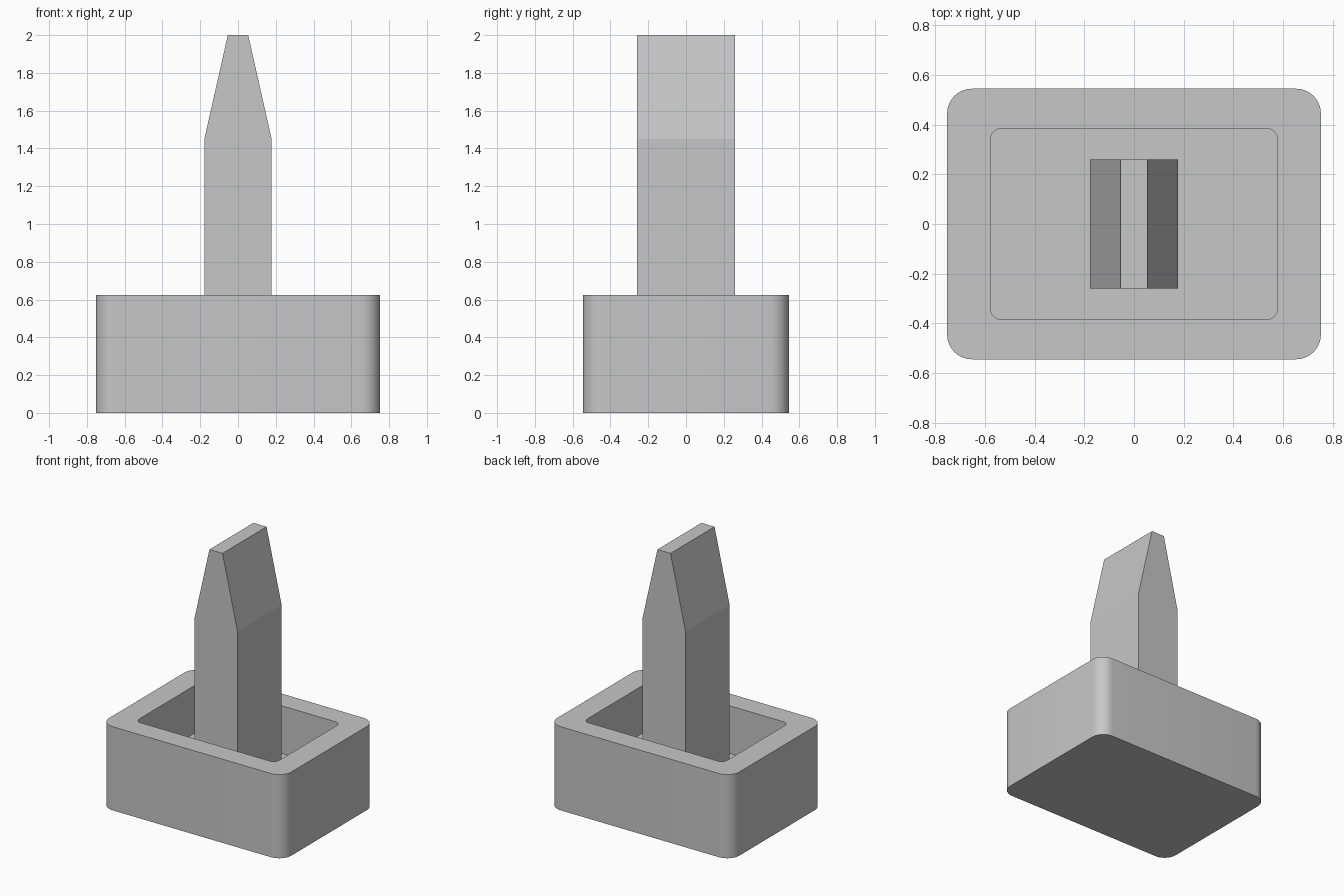
import bpy
import bmesh
from math import cos, sin, pi, radians

cube = bpy.data.objects.get("Cube")
if cube:
    bpy.data.objects.remove(cube, do_unlink=True)

BASE_TOP = 0.625
FLOOR = 0.27

# Single grey material
grey = bpy.data.materials.new("plain grey")
grey.use_nodes = True
colour = (0.57, 0.57, 0.57, 1)
grey.diffuse_color = colour
grey.node_tree.nodes["Principled BSDF"].inputs["Base Color"].default_value = colour


def rounded_ring(bm, hx, hy, radius, z, steps=10):
    """Ring of vertices around a rounded rectangle."""
    ring = []
    corners = [(1, 1), (-1, 1), (-1, -1), (1, -1)]
    for quarter, (sx, sy) in enumerate(corners):
        for i in range(steps + 1):
            a = (quarter + i / steps) * pi / 2
            ring.append(bm.verts.new((sx * (hx - radius) + radius * cos(a),
                                      sy * (hy - radius) + radius * sin(a), z)))
    return ring


def bridge(bm, lower, upper):
    n = len(lower)
    for i in range(n):
        j = (i + 1) % n
        bm.faces.new((lower[i], lower[j], upper[j], upper[i]))


def finish(bm, name):
    bmesh.ops.recalc_face_normals(bm, faces=bm.faces)
    mesh = bpy.data.meshes.new(name)
    bm.to_mesh(mesh)
    bm.free()
    mesh.materials.append(grey)
    obj = bpy.data.objects.new(name, mesh)
    bpy.context.collection.objects.link(obj)
    return obj


# Hollow base: outer wall, flat rim, inner wall and floor
bm = bmesh.new()
rings = [rounded_ring(bm, 0.753, 0.545, 0.1, 0),
         rounded_ring(bm, 0.753, 0.545, 0.1, BASE_TOP),
         rounded_ring(bm, 0.578, 0.385, 0.045, BASE_TOP),
         rounded_ring(bm, 0.578, 0.385, 0.045, FLOOR)]
for lower, upper in zip(rings, rings[1:]):
    bridge(bm, lower, upper)
bm.faces.new(rings[0])
bm.faces.new(rings[-1])
base = finish(bm, "hollow_base")
bpy.ops.object.select_all(action="DESELECT")
base.select_set(True)
bpy.context.view_layer.objects.active = base
bpy.ops.object.shade_smooth_by_angle(angle=radians(30))

# Wedge-tipped post: half profile mirrored, then extruded front to back
half = [(0.178, FLOOR), (0.178, 1.45), (0.054, 2.0)]
profile = half + [(-x, z) for x, z in reversed(half)]
bm = bmesh.new()
front, back = [[bm.verts.new((x, y, z)) for x, z in profile]
               for y in (-0.26, 0.26)]
bridge(bm, front, back)
bm.faces.new(front)
bm.faces.new(back)
finish(bm, "wedge_post")
